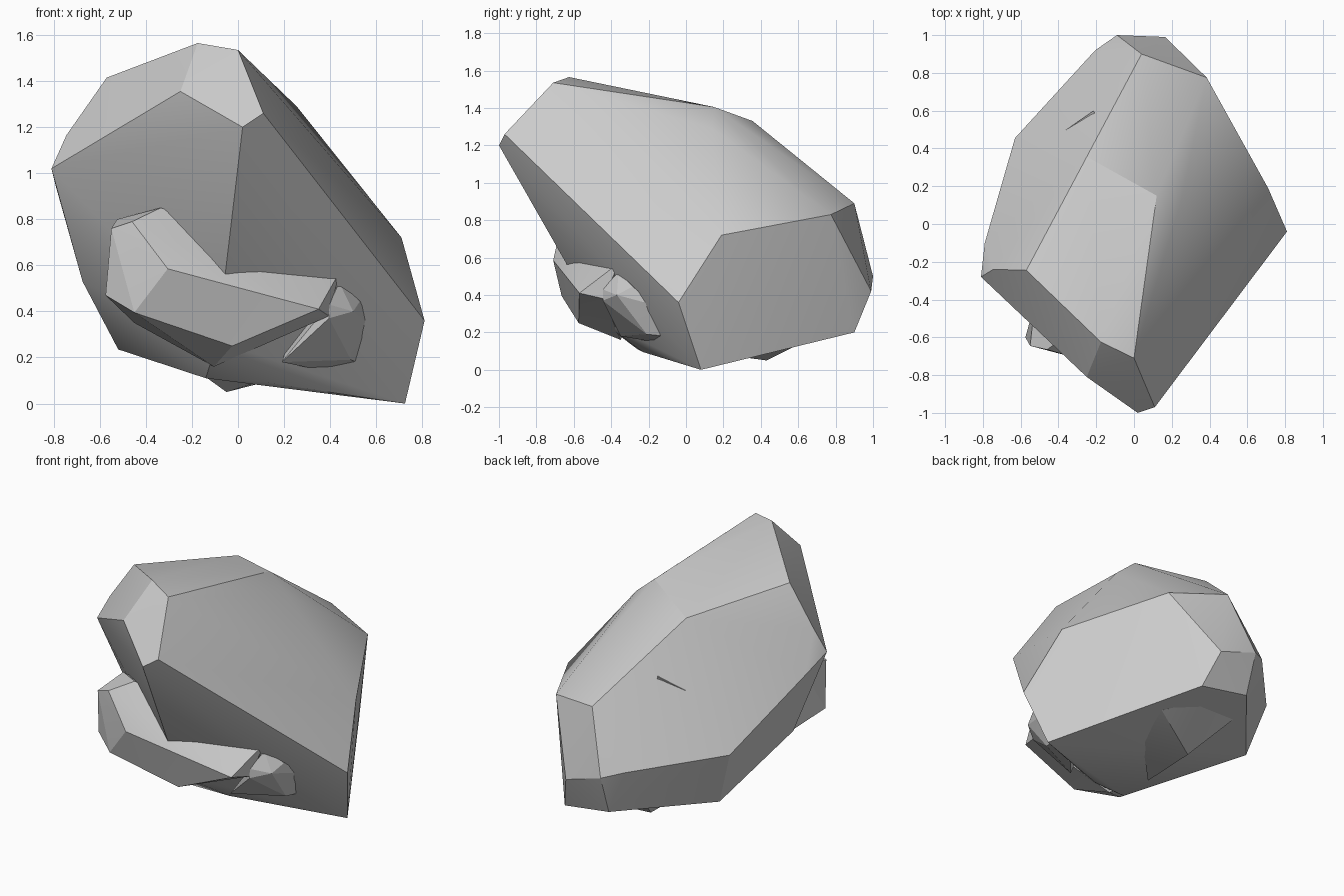
import bpy, bmesh, math
from mathutils import Vector, Matrix

if "Cube" in bpy.data.objects:
    bpy.data.objects.remove(bpy.data.objects["Cube"])


def hull_rock(name, corners, smooth=25):
    """Angular stone: the convex hull of a few corner points."""
    bm = bmesh.new()
    for c in corners:
        bm.verts.new(c)
    res = bmesh.ops.convex_hull(bm, input=bm.verts)
    loose = {v for v in res["geom_interior"] if isinstance(v, bmesh.types.BMVert)}
    bmesh.ops.delete(bm, geom=list(loose), context='VERTS')
    bmesh.ops.dissolve_limit(bm, angle_limit=math.radians(2),
                             verts=bm.verts, edges=bm.edges)
    bmesh.ops.recalc_face_normals(bm, faces=bm.faces)
    me = bpy.data.meshes.new(name)
    bm.to_mesh(me)
    bm.free()
    ob = bpy.data.objects.new(name, me)
    bpy.context.collection.objects.link(ob)
    bpy.ops.object.select_all(action='DESELECT')
    ob.select_set(True)
    bpy.context.view_layer.objects.active = ob
    bpy.ops.object.shade_smooth_by_angle(angle=math.radians(smooth))
    return ob


# Main boulder: crown and upper shoulders, back, then underside
crown = [(-.81, -.28, 1.02), (-.745, -.24, 1.165), (-.57, -.245, 1.415),
         (-.25, -.81, 1.355), (-.175, -.625, 1.565), (0, -.71, 1.535),
         (.02, -1, 1.2), (.11, -.97, 1.26), (.12, .15, 1.405),
         (.255, .14, 1.29), (-.25, .356, 1.33)]
flanks = [(.81, -.04, .36), (.71, .19, .72), (.385, .775, .83),
          (.04, .9, .89), (.165, .99, .42), (-.09, 1, .5),
          (-.205, .92, .535), (-.63, .455, .585), (-.79, -.1, .94)]
underside = [(.725, .08, 0), (.235, .9, .2), (-.09, .915, .25),
             (-.52, .4, .235), (-.675, -.13, .53), (-.14, -.26, .11),
             (.1, -.23, .095), (-.09, -.47, .27)]
hull_rock("boulder", crown + flanks + underside)

# Long stone lodged against the front
hull_rock("front_stone", [
    (-.525, -.42, .8), (-.55, -.645, .76), (-.46, -.665, .79),
    (-.335, -.575, .85), (-.305, -.71, .585), (-.575, -.6, .47),
    (-.45, -.665, .395), (-.025, -.574, .25), (.35, -.57, .41),
    (.44, -.36, .57), (.395, -.44, .38), (-.105, -.35, .16),
    (-.45, -.25, .35)], 15)

# Small stone at the front right
hull_rock("side_stone", [
    (.395, -.445, .43), (.395, -.445, .37), (.44, -.36, .525),
    (.53, -.285, .445), (.5, -.37, .4), (.57, -.165, .345),
    (.515, -.11, .18), (.49, -.21, .19), (.36, -.15, .145),
    (.19, -.35, .18), (.25, -.1, .35)], 15)

# Stone showing under the boulder
hull_rock("base_stone", [
    (-.14, -.04, .115), (.17, .28, .12), (.3, .61, .14), (.11, .755, .21),
    (-.19, .68, .23), (-.05, .43, .05), (0, .4, .4)], 15)

# Thin sliver breaking through the upper left face
a, b = Vector((-.47, .41, .865)), Vector((-.21, .59, 1.035))
across = (b - a).cross(Vector((0, 0, 1))).normalized() * .01
down = Vector((.03, -.02, -.1))
hull_rock("sliver", [p + s * across + d for p in (a, b)
                     for s in (-1, 1) for d in (Vector(), down)], 15)
